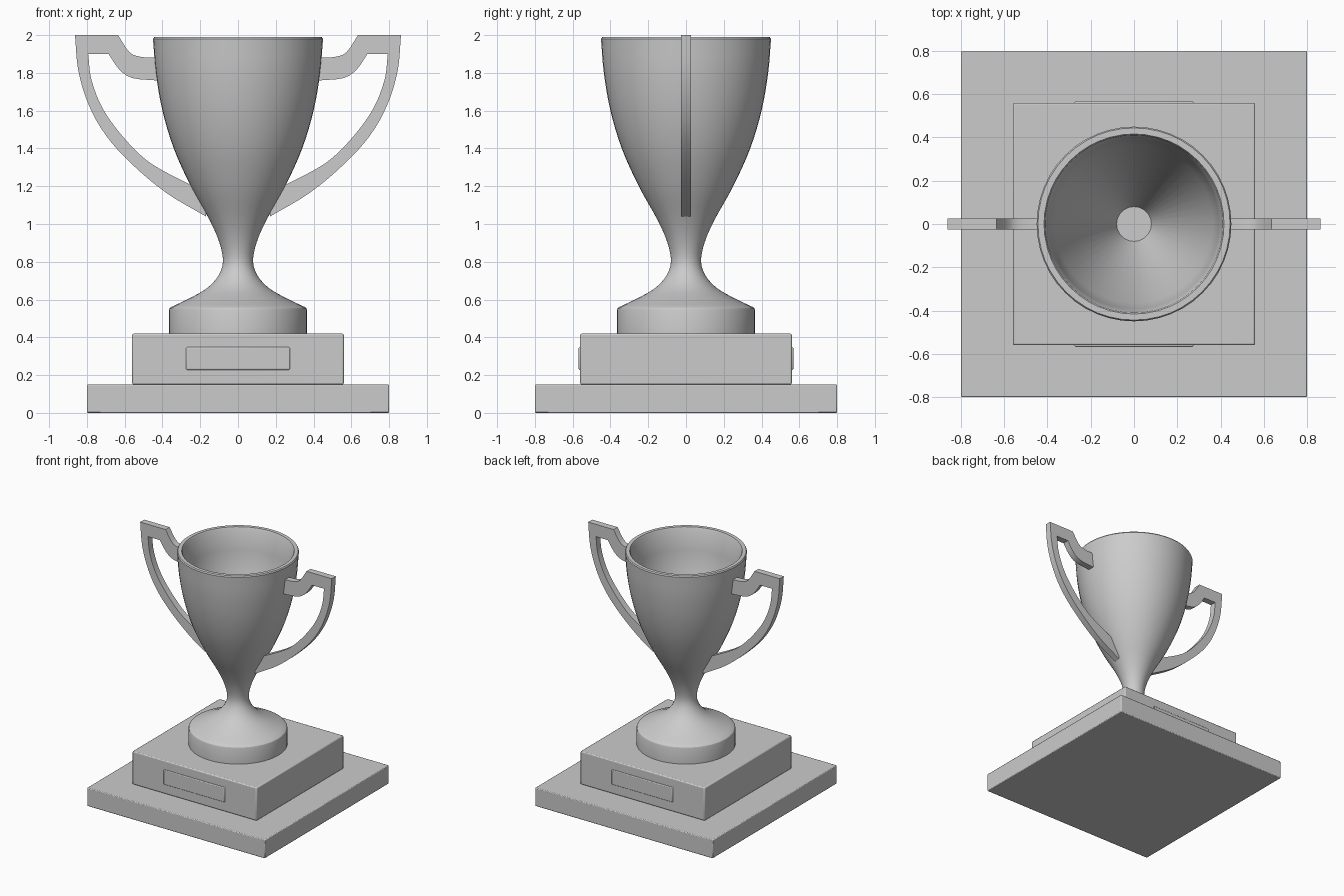
import bpy, bmesh, math
from mathutils import Vector

if "Cube" in bpy.data.objects:
    bpy.data.objects.remove(bpy.data.objects["Cube"])


def finish(name, bm, bevel=0.0, angle=35):
    bmesh.ops.recalc_face_normals(bm, faces=bm.faces[:])
    mesh = bpy.data.meshes.new(name)
    bm.to_mesh(mesh)
    bm.free()
    ob = bpy.data.objects.new(name, mesh)
    bpy.context.collection.objects.link(ob)
    bpy.ops.object.select_all(action='DESELECT')
    ob.select_set(True)
    bpy.context.view_layer.objects.active = ob
    bpy.ops.object.shade_smooth_by_angle(angle=math.radians(angle))
    if bevel:
        mod = ob.modifiers.new("Bevel", 'BEVEL')
        mod.width = bevel
        mod.segments = 2
    return ob


def box(name, lo, hi, bevel):
    bm = bmesh.new()
    bmesh.ops.create_cube(bm, size=1)
    for v in bm.verts:
        v.co = Vector([l + (c + 0.5) * (h - l) for c, l, h in zip(v.co, lo, hi)])
    return finish(name, bm, bevel)


def spline(pts, steps=4):
    """Smooth curve through 2D points (Catmull-Rom)."""
    p = [Vector(q) for q in pts]
    p = [2 * p[0] - p[1]] + p + [2 * p[-1] - p[-2]]
    out = []
    for a, b, c, d in zip(p, p[1:], p[2:], p[3:]):
        for i in range(steps):
            t = i / steps
            out.append(0.5 * (2 * b + (c - a) * t + (2 * a - 5 * b + 4 * c - d) * t * t
                              + (3 * b - a - 3 * c + d) * t ** 3))
    return out + [p[-2]]


# Stepped base
box("base_slab", (-0.8, -0.8, 0), (0.8, 0.8, 0.15), 0.006)
box("plinth", (-0.56, -0.56, 0.15), (0.56, 0.56, 0.42), 0.008)

# Blank plaques on front and back
for name, s in (("front_plaque", -1), ("back_plaque", 1)):
    y = sorted((s * 0.55, s * 0.568))
    box(name, (-0.275, y[0], 0.228), (0.275, y[1], 0.348), 0.006)

# Cup: foot, stem, hollow bowl as one turned profile (radius, height)
outer = spline([(0.355, 0.56), (0.26, 0.605), (0.165, 0.66), (0.105, 0.725), (0.08, 0.8),
                (0.098, 0.9), (0.15, 1.02), (0.25, 1.2), (0.34, 1.4), (0.40, 1.6),
                (0.435, 1.8), (0.45, 1.98)])
profile = [(0, 0.42), (0.365, 0.42), (0.365, 0.545), (0.362, 0.554)]
profile += [tuple(v) for v in outer]
profile += [(0.444, 1.989), (0.416, 1.989), (0.41, 1.98), (0.393, 1.81), (0.365, 1.64),
            (0.08, 1.0), (0, 1.0)]
bm = bmesh.new()
vs = [bm.verts.new((r, 0, z)) for r, z in profile]
es = [bm.edges.new(e) for e in zip(vs, vs[1:])]
bmesh.ops.spin(bm, geom=vs + es, cent=(0, 0, 0), axis=(0, 0, 1), angle=math.tau, steps=48)
bmesh.ops.remove_doubles(bm, verts=bm.verts[:], dist=1e-4)
finish("cup", bm, angle=30)

# Handles: flat outline (x, z) extruded in y and mirrored
arm_top = spline([(0.43, 1.88), (0.515, 1.885), (0.575, 1.91), (0.635, 2.0)], 3)
outer_edge = spline([(0.863, 2.0), (0.845, 1.81), (0.79, 1.63), (0.70, 1.47),
                     (0.565, 1.32), (0.38, 1.165), (0.17, 1.04)])
inner_edge = spline([(0.17, 1.17), (0.275, 1.22), (0.46, 1.32), (0.59, 1.44),
                     (0.71, 1.60), (0.775, 1.76), (0.793, 1.9)])
arm_low = spline([(0.685, 1.9), (0.63, 1.82), (0.56, 1.773), (0.43, 1.76)], 3)
bm = bmesh.new()
face = bm.faces.new([bm.verts.new((p.x, -0.026, p.y))
                     for p in arm_top + outer_edge + inner_edge + arm_low])
ext = bmesh.ops.extrude_face_region(bm, geom=[face], use_keep_orig=True)
bmesh.ops.translate(bm, vec=(0, 0.052, 0),
                    verts=[g for g in ext["geom"] if isinstance(g, bmesh.types.BMVert)])
handles = finish("handles", bm)
handles.modifiers.new("Mirror", 'MIRROR')
